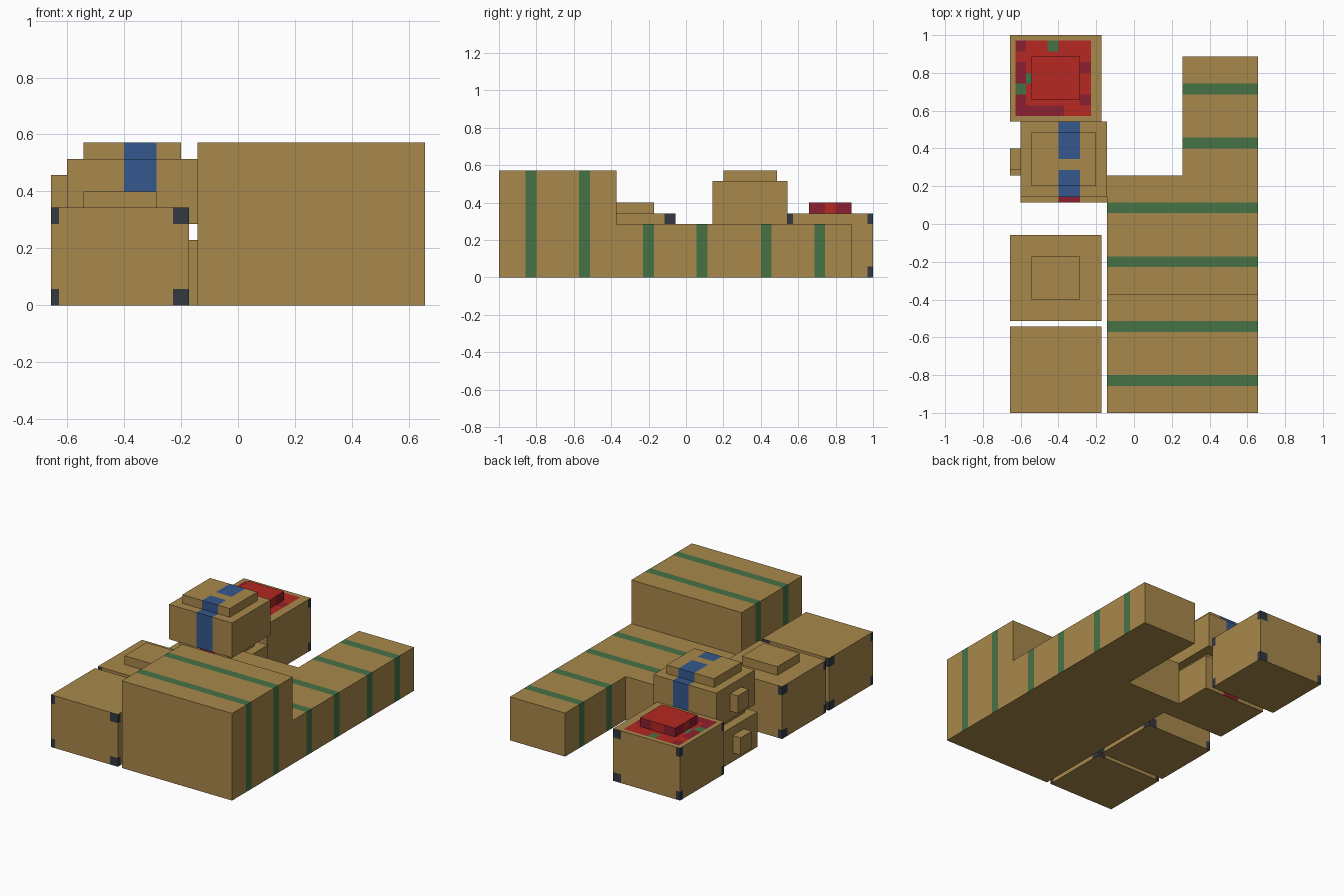
import bpy, bmesh
from mathutils import Vector

if "Cube" in bpy.data.objects:
    bpy.data.objects.remove(bpy.data.objects["Cube"])

U = 1 / 35  # modelling unit: the whole layout sits on this grid


def material(name, rgb):
    m = bpy.data.materials.new(name)
    m.diffuse_color = (*rgb, 1)
    m.use_nodes = True
    m.node_tree.nodes["Principled BSDF"].inputs["Base Color"].default_value = m.diffuse_color
    return m


MATS = [material("cardboard", (0.392, 0.246, 0.069)),
        material("green_tape", (0.061, 0.171, 0.061)),
        material("dark_metal", (0.034, 0.042, 0.054)),
        material("red_paint", (0.468, 0.021, 0.015)),
        material("dark_red", (0.262, 0.014, 0.030)),
        material("blue_tape", (0.034, 0.098, 0.270))]
CARD, GREEN, METAL, RED, DARK, BLUE = range(6)


def box(name, lo, hi, cuts=((), (), ()), rule=None):
    """Box from corner to corner, cut at given x, y, z values and coloured by a rule."""
    bm = bmesh.new()
    bmesh.ops.create_cube(bm, size=1)
    for v in bm.verts:
        v.co = [(lo[i] + hi[i]) / 2 + v.co[i] * (hi[i] - lo[i]) for i in range(3)]
    for axis, values in enumerate(cuts):
        for value in sorted(set(values)):
            if lo[axis] < value < hi[axis]:
                co, no = Vector((0, 0, 0)), Vector((0, 0, 0))
                co[axis], no[axis] = value, 1
                bmesh.ops.bisect_plane(bm, geom=bm.verts[:] + bm.edges[:] + bm.faces[:],
                                       plane_co=co, plane_no=no)
    bm.normal_update()
    if rule:
        for f in bm.faces:
            f.material_index = rule(f.calc_center_median(), f.normal)
    bmesh.ops.scale(bm, vec=(U, U, U), verts=bm.verts)
    mesh = bpy.data.meshes.new(name)
    bm.to_mesh(mesh)
    bm.free()
    for m in MATS:
        mesh.materials.append(m)
    bpy.context.collection.objects.link(bpy.data.objects.new(name, mesh))


# Long boxes wrapped in two green straps on the top and both ends
def strapped_box(name, x0, y0, height):
    straps = [(y0 + 5, y0 + 7), (y0 + 15, y0 + 17)]

    def rule(c, n):
        on = any(a < c.y < b for a, b in straps)
        return GREEN if on and abs(n.y) < 0.5 and n.z > -0.5 else CARD
    box(name, (x0, y0, 0), (23, y0 + 22, height),
        ((), [v for s in straps for v in s], ()), rule)


strapped_box("tall_strapped_box", -5, -35, 20)
strapped_box("middle_strapped_box", -5, -13, 10)
strapped_box("back_strapped_box", 9, 9, 10)

# Painted top of the back crate: x0, y0, x1, y1
DARK_SPOTS = [(-22, 32, -20, 34), (-22, 26, -20, 30), (-22, 20, -18, 22), (-22, 22, -20, 24),
              (-18, 20, -13, 22), (-10, 28, -8, 30), (-10, 22, -8, 24)]
GREEN_SPOTS = [(-16, 32, -14, 34), (-22, 24, -20, 26), (-20, 26, -18, 28)]


def inside(c, r):
    return r[0] < c.x < r[2] and r[1] < c.y < r[3]


# Crates with metal corner fittings
def crate(name, y0, back_corner, painted=False):
    y1 = y0 + 16
    xs, ys = [-22, -8], [y0 + 1, y1 - back_corner]
    if painted:
        for r in DARK_SPOTS + GREEN_SPOTS + [(-22, 20, -8, 34)]:
            xs += [r[0], r[2]]
            ys += [r[1], r[3]]

    def rule(c, n):
        if n.z > 0.5 and painted and inside(c, (-22, 20, -8, 34)):
            if any(inside(c, r) for r in GREEN_SPOTS):
                return GREEN
            return DARK if any(inside(c, r) for r in DARK_SPOTS) else RED
        at_end = c.z < 2 or c.z > 10
        if abs(n.y) > 0.5 and at_end and (c.x < -22 or c.x > -8):
            return METAL
        if abs(n.x) > 0.5 and at_end and (c.y < y0 + 1 or c.y > y1 - back_corner):
            return METAL
        return CARD
    box(name, (-23, y0, 0), (-6, y1, 12), (xs, ys, (2, 10)), rule)


crate("front_crate", -35, 2)
crate("middle_crate", -18, 2)
crate("back_crate", 19, 1, painted=True)
box("middle_crate_lid", (-19, -14, 12), (-10, -6, 14))


# Red lid with darker ends on each side
def red_lid_rule(c, n):
    if abs(n.z) > 0.5:
        return RED
    along = c.y if abs(n.x) > 0.5 else c.x
    a, b = (26, 28) if abs(n.x) > 0.5 else (-16, -13)
    return RED if a < along < b else DARK


box("red_crate_lid", (-19, 23, 12), (-10, 31, 14), ((-16, -13), (26, 28), ()), red_lid_rule)


# Stacked parcels: body, lid, side handle and a band of tape
def parcel(name, y0, z0, tape):
    def rule(c, n):
        on = -14 < c.x < -10 and abs(n.x) < 0.5 and n.z > -0.5
        return tape if on and not y0 + 5 < c.y < y0 + 7 else CARD
    cuts = ((-14, -10), (y0 + 5, y0 + 7), ())
    box(name + "_body", (-21, y0, z0), (-5, y0 + 14, z0 + 8), cuts, rule)
    box(name + "_lid", (-19, y0 + 2, z0 + 8), (-7, y0 + 12, z0 + 10), cuts, rule)
    box(name + "_handle", (-23, y0 + 5, z0 + 2), (-21, y0 + 9, z0 + 6))


parcel("lower_parcel", 4, 0, DARK)
parcel("upper_parcel", 5, 10, BLUE)
